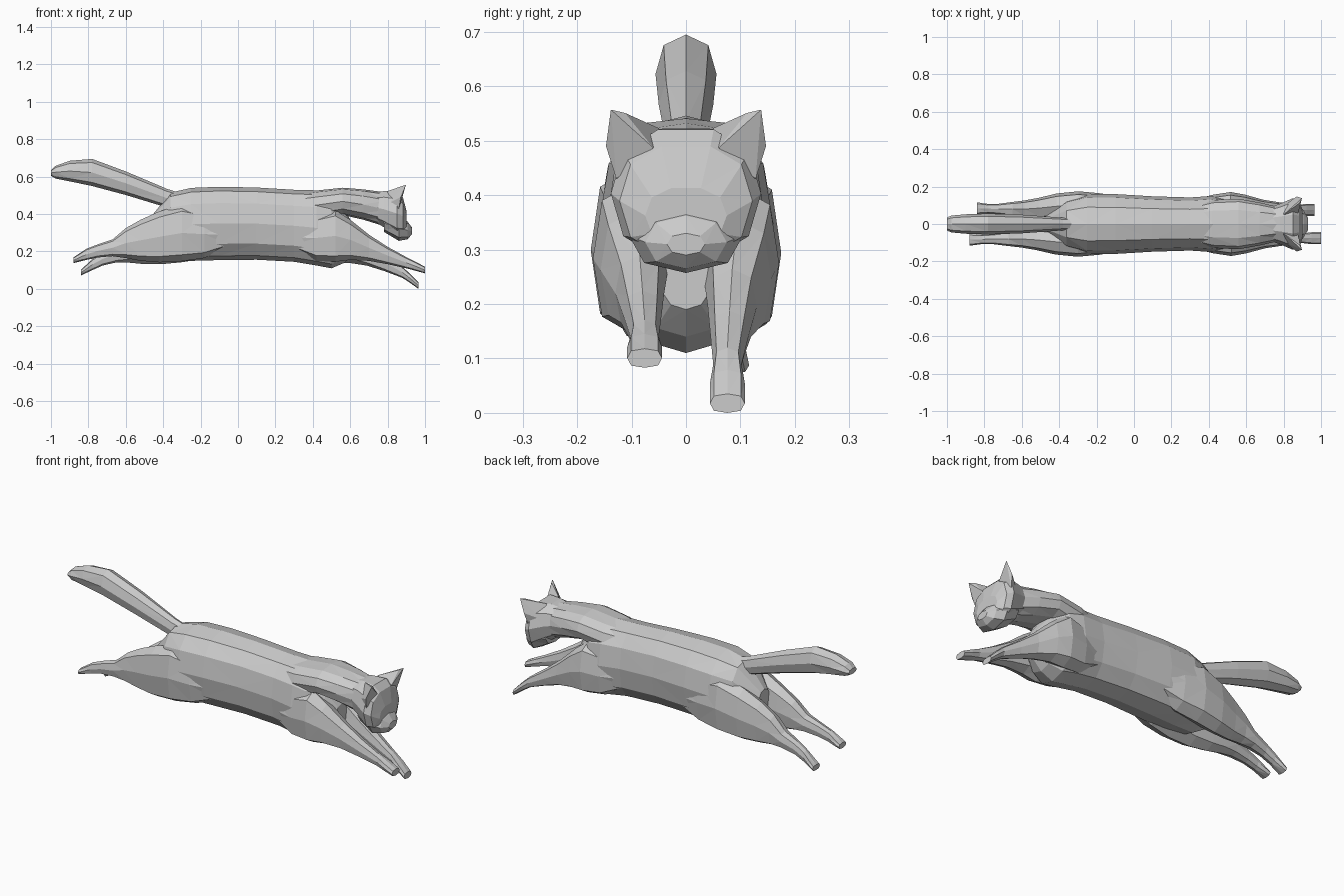
import bpy, bmesh
from math import sin, cos, pi, copysign


def finish(bm, name):
    bmesh.ops.recalc_face_normals(bm, faces=bm.faces[:])
    mesh = bpy.data.meshes.new(name)
    bm.to_mesh(mesh)
    bm.free()
    obj = bpy.data.objects.new(name, mesh)
    bpy.context.collection.objects.link(obj)
    return obj


def loft(name, rings, n=8, power=0.9):
    """Skin rings given as (x, y, top, bottom, half width)."""
    bm = bmesh.new()
    loops = []
    for x, y, top, bot, ry in rings:
        loop = []
        for i in range(n):
            c, s = cos(2 * pi * i / n), sin(2 * pi * i / n)
            c = copysign(abs(c) ** power, c) if abs(c) > 1e-6 else 0
            s = copysign(abs(s) ** power, s) if abs(s) > 1e-6 else 0
            loop.append(bm.verts.new((x, y + ry * c, (top + bot) / 2 + (top - bot) / 2 * s)))
        loops.append(loop)
    for a, b in zip(loops, loops[1:]):
        for i in range(n):
            j = (i + 1) % n
            bm.faces.new((a[i], a[j], b[j], b[i]))
    bm.faces.new(loops[0])
    bm.faces.new(loops[-1])
    bmesh.ops.triangulate(bm, faces=bm.faces[:])
    return finish(bm, name)


def leg(name, rings, side, drop=0, dx=0):
    """Leg on one side; drop and dx bend it progressively toward the paw."""
    out = []
    for i, (x, y, top, bot, ry) in enumerate(rings):
        t = (i / (len(rings) - 1)) ** 1.7
        out.append((x + dx * t, side * y, top - drop * t, bot - drop * t, ry))
    return loft(name, out, 8, 0.75)


# Torso
body = loft("cat_body", [
    (-0.47, 0, 0.38, 0.22, 0.05), (-0.36, 0, 0.515, 0.152, 0.13),
    (-0.25, 0, 0.54, 0.15, 0.162), (-0.10, 0, 0.546, 0.154, 0.16),
    (0.10, 0, 0.542, 0.156, 0.148), (0.30, 0, 0.53, 0.145, 0.142),
    (0.42, 0, 0.527, 0.125, 0.15), (0.50, 0, 0.51, 0.11, 0.14),
    (0.57, 0, 0.42, 0.14, 0.10), (0.62, 0, 0.34, 0.19, 0.05)], 12, 0.85)

# Neck and head
parts = []
parts.append(loft("neck", [
    (0.25, 0, 0.50, 0.36, 0.08), (0.42, 0, 0.526, 0.37, 0.128), (0.56, 0, 0.541, 0.395, 0.135),
    (0.67, 0, 0.532, 0.37, 0.115), (0.80, 0, 0.515, 0.33, 0.085)], 12, 0.85))
parts.append(loft("head", [
    (0.70, 0, 0.51, 0.375, 0.08), (0.78, 0, 0.527, 0.325, 0.108),
    (0.85, 0, 0.526, 0.28, 0.138), (0.882, 0, 0.494, 0.285, 0.122),
    (0.902, 0, 0.415, 0.31, 0.075)], 10, 0.85))
parts.append(loft("muzzle", [
    (0.78, 0, 0.40, 0.305, 0.09), (0.86, 0, 0.395, 0.257, 0.105),
    (0.905, 0, 0.362, 0.265, 0.075), (0.929, 0, 0.33, 0.29, 0.035)], 8, 0.9))

# Ears
ear = [(0.80, 0.05, 0.523), (0.878, 0.06, 0.487), (0.86, 0.128, 0.43),
       (0.79, 0.09, 0.45), (0.898, 0.138, 0.557), (0.885, 0.112, 0.551),
       (0.87, 0.147, 0.49)]
for side, label in ((-1, "near"), (1, "far")):
    bm = bmesh.new()
    for x, y, z in ear:
        bm.verts.new((x, side * y, z))
    bmesh.ops.convex_hull(bm, input=bm.verts[:])
    parts.append(finish(bm, "ear_" + label))

# Front legs reaching forward
front = [(0.28, 0.07, 0.33, 0.22, 0.05), (0.42, 0.09, 0.395, 0.15, 0.066),
         (0.52, 0.098, 0.422, 0.145, 0.073),
         (0.60, 0.095, 0.37, 0.155, 0.062), (0.70, 0.085, 0.29, 0.15, 0.045),
         (0.80, 0.08, 0.225, 0.132, 0.035), (0.90, 0.076, 0.17, 0.11, 0.026),
         (0.95, 0.076, 0.145, 0.097, 0.032), (1.0, 0.076, 0.118, 0.083, 0.032)]
parts.append(leg("front_leg_near", front, -1))
parts.append(leg("front_leg_far", front, 1, 0.083, -0.035))

# Hind legs stretched back
hind = [(-0.05, 0.08, 0.36, 0.22, 0.06), (-0.18, 0.09, 0.42, 0.165, 0.074),
        (-0.30, 0.10, 0.45, 0.148, 0.075),
        (-0.42, 0.095, 0.415, 0.142, 0.068), (-0.52, 0.085, 0.37, 0.15, 0.055),
        (-0.60, 0.08, 0.325, 0.165, 0.046), (-0.67, 0.08, 0.265, 0.175, 0.038),
        (-0.75, 0.08, 0.238, 0.168, 0.028), (-0.81, 0.082, 0.215, 0.155, 0.025),
        (-0.88, 0.084, 0.168, 0.138, 0.032)]
parts.append(leg("hind_leg_near", hind, -1))
parts.append(leg("hind_leg_far", hind, 1, 0.066, 0.04))

# Tail
parts.append(loft("tail", [
    (-0.30, 0, 0.51, 0.43, 0.03), (-0.38, 0, 0.535, 0.435, 0.034),
    (-0.60, 0, 0.628, 0.502, 0.05), (-0.78, 0, 0.695, 0.55, 0.056),
    (-0.90, 0, 0.685, 0.575, 0.052), (-0.975, 0, 0.658, 0.59, 0.045),
    (-1.0, 0, 0.635, 0.605, 0.035)], 8))

# Fuse everything into one continuous skin
bpy.context.view_layer.objects.active = body
for part in parts:
    mod = body.modifiers.new("union", 'BOOLEAN')
    mod.operation = 'UNION'
    mod.solver = 'EXACT'
    mod.object = part
    bpy.ops.object.modifier_apply(modifier=mod.name)
    bpy.data.objects.remove(part)
